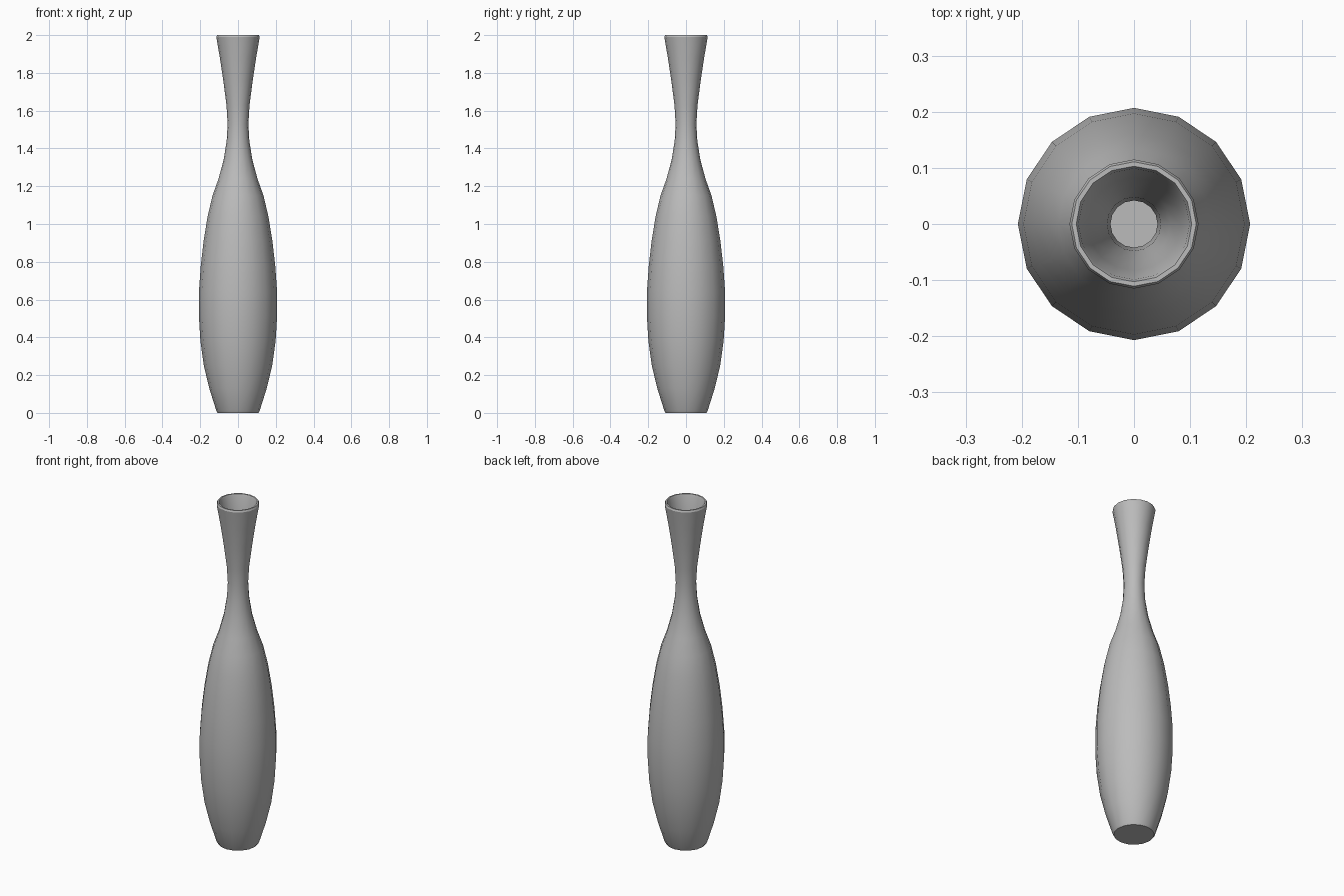
import bpy, bmesh
from math import pi, sin, cos, radians

cube = bpy.data.objects.get("Cube")
if cube:
    bpy.data.objects.remove(cube, do_unlink=True)

SIDES = 16
WALL = 0.013

grey = bpy.data.materials.new("plain grey")
grey.use_nodes = True
colour = (0.5, 0.5, 0.5, 1)
grey.diffuse_color = colour
grey.node_tree.nodes["Principled BSDF"].inputs["Base Color"].default_value = colour

# Outer silhouette as (radius, height), foot to lip
body = [(0.115, 0.012), (0.152, 0.13), (0.181, 0.25), (0.199, 0.38), (0.207, 0.51),
        (0.207, 0.64), (0.197, 0.78), (0.182, 0.91), (0.161, 1.04),
        (0.135, 1.15), (0.103, 1.24), (0.076, 1.34), (0.06, 1.44),
        (0.055, 1.53), (0.061, 1.63), (0.078, 1.76), (0.096, 1.88), (0.115, 1.99)]
# Inner wall follows the outer one down to a thin floor
inner = [(r - WALL, max(z, 0.025)) for r, z in reversed(body)]
inner[0] = (0.099, 1.99)
profile = [(0.108, 0)] + body + [(0.111, 2), (0.103, 2)] + inner

# Vase: profile revolved around z
bm = bmesh.new()
rings = []
for r, z in profile:
    rings.append([bm.verts.new((r * cos(2 * pi * i / SIDES), r * sin(2 * pi * i / SIDES), z))
                  for i in range(SIDES)])
for low, high in zip(rings, rings[1:]):
    for i in range(SIDES):
        j = (i + 1) % SIDES
        bm.faces.new((low[i], low[j], high[j], high[i]))
bm.faces.new(rings[0][::-1])   # underside
bm.faces.new(rings[-1])        # inside floor
bmesh.ops.recalc_face_normals(bm, faces=bm.faces)

mesh = bpy.data.meshes.new("vase")
bm.to_mesh(mesh)
bm.free()
mesh.materials.append(grey)
vase = bpy.data.objects.new("vase", mesh)
bpy.context.collection.objects.link(vase)

# Smooth walls, crisp foot and lip
bpy.ops.object.select_all(action='DESELECT')
vase.select_set(True)
bpy.context.view_layer.objects.active = vase
bpy.ops.object.shade_smooth_by_angle(angle=radians(30))
